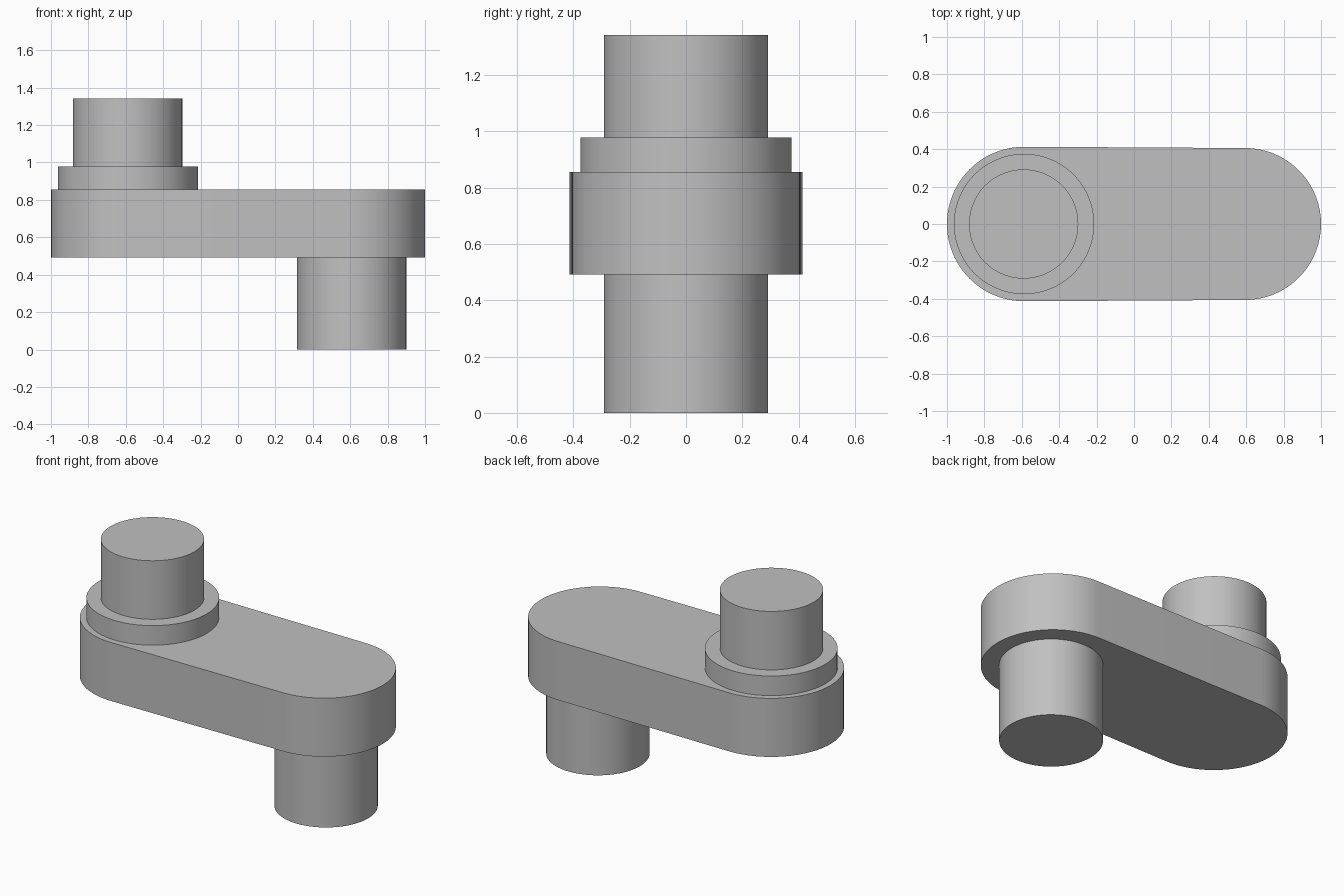
import bpy
import bmesh
import math

cube = bpy.data.objects.get("Cube")
if cube:
    bpy.data.objects.remove(cube, do_unlink=True)

# One plain metal grey for every part
GREY = (0.53, 0.53, 0.53, 1.0)
metal = bpy.data.materials.new("metal grey")
metal.use_nodes = True
metal.diffuse_color = GREY
metal.node_tree.nodes["Principled BSDF"].inputs["Base Color"].default_value = GREY

SEGMENTS = 96


def arc(cx, radius, start, end, steps):
    """Points on a circle centred at (cx, 0)."""
    angles = [start + (end - start) * i / steps for i in range(steps + 1)]
    return [(cx + radius * math.cos(a), radius * math.sin(a)) for a in angles]


def extrude_profile(name, points, bottom, top):
    """Extrude a closed outline upward, with smooth walls and sharp rims."""
    bm = bmesh.new()
    face = bm.faces.new([bm.verts.new((x, y, bottom)) for x, y in points])
    grown = bmesh.ops.extrude_face_region(bm, geom=[face], use_keep_orig=True)
    raised = [g for g in grown["geom"] if isinstance(g, bmesh.types.BMVert)]
    bmesh.ops.translate(bm, verts=raised, vec=(0, 0, top - bottom))
    bmesh.ops.recalc_face_normals(bm, faces=bm.faces[:])
    mesh = bpy.data.meshes.new(name)
    bm.to_mesh(mesh)
    bm.free()
    mesh.materials.append(metal)
    obj = bpy.data.objects.new(name, mesh)
    bpy.context.collection.objects.link(obj)
    bpy.ops.object.select_all(action="DESELECT")
    obj.select_set(True)
    bpy.context.view_layer.objects.active = obj
    bpy.ops.object.shade_smooth_by_angle(angle=math.radians(30))
    return obj


def cylinder(name, cx, radius, bottom, top):
    outline = arc(cx, radius, 0, math.tau, SEGMENTS)[:-1]
    return extrude_profile(name, outline, bottom, top)


# Crank arm: a slot outline, very slightly slimmer at the lower pin end
quarter = math.pi / 2
outline = arc(0.594, 0.406, -quarter, quarter, SEGMENTS // 2)
outline += arc(-0.587, 0.413, quarter, 3 * quarter, SEGMENTS // 2)
extrude_profile("crank_arm", outline, 0.491, 0.856)

# Lower pin, hanging under the arm
cylinder("lower_pin", 0.608, 0.292, 0.0, 0.491)

# Collar and upper pin, stacked on the other end
cylinder("upper_collar", -0.588, 0.375, 0.856, 0.978)
cylinder("upper_pin", -0.59, 0.292, 0.978, 1.343)
